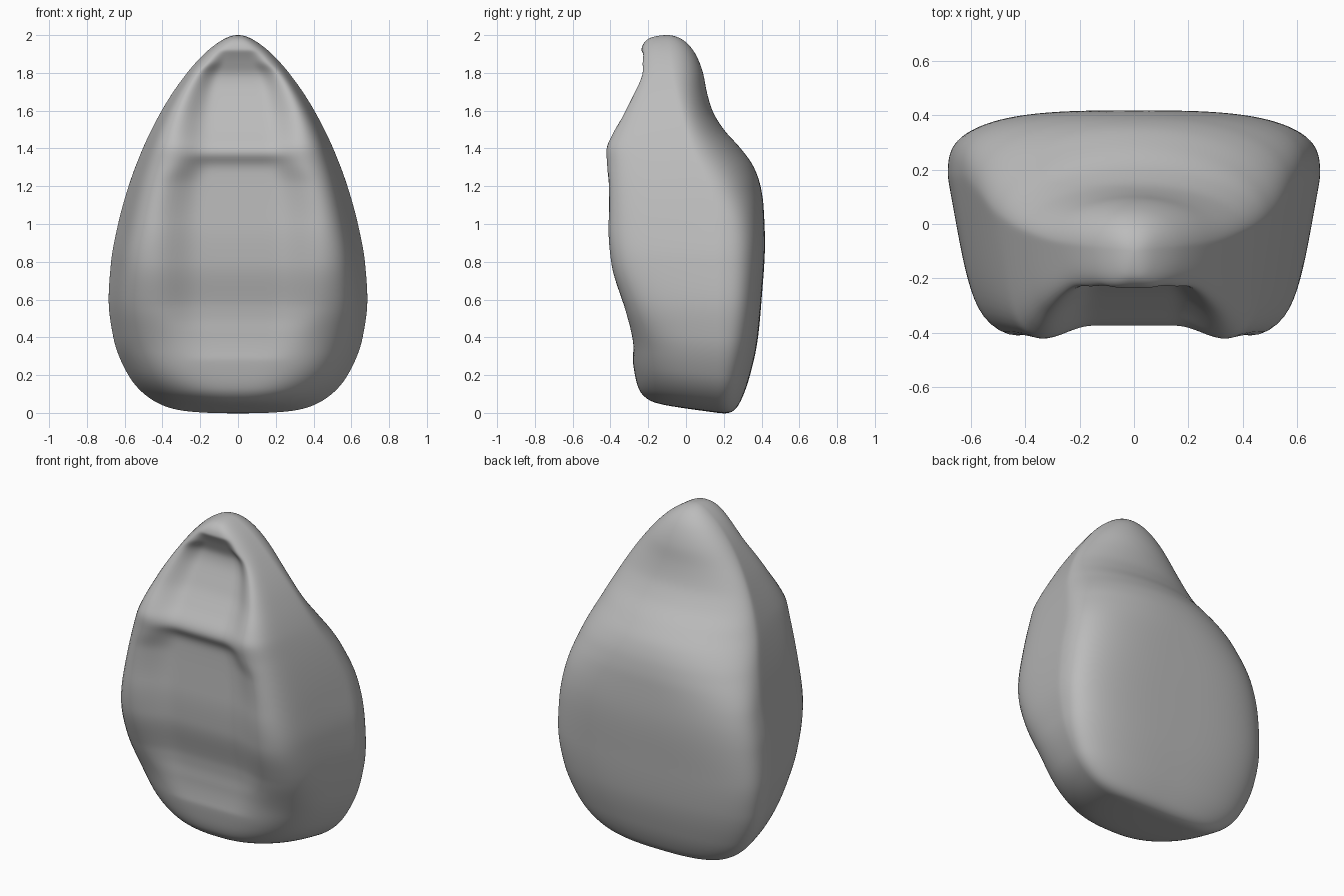
import bpy, bmesh
from math import pi, cos, sin, acos

old = bpy.data.objects.get("Cube")
if old:
    bpy.data.objects.remove(old, do_unlink=True)

RINGS, SIDES = 200, 160


def station(z):
    """Height to a 0..1 parameter that is dense at both rounded ends."""
    return acos(max(-1, min(1, 1 - z))) / pi


def curve(*pairs):
    """Smooth monotone curve through (height, value) pairs."""
    s = [station(p[0]) for p in pairs]
    v = [p[1] for p in pairs]
    n = len(s)
    d = [(v[i + 1] - v[i]) / (s[i + 1] - s[i]) for i in range(n - 1)]
    m = [d[0]]
    for a, b in zip(d, d[1:]):
        m.append(2 * a * b / (a + b) if a * b > 0 else 0)
    m.append(d[-1])

    def value(t):
        if t <= s[0]:
            return v[0]
        if t >= s[-1]:
            return v[-1]
        i = max(k for k in range(n - 1) if s[k] <= t)
        h = s[i + 1] - s[i]
        u = (t - s[i]) / h
        return (v[i] * (1 + 2 * u) * (1 - u) ** 2 + m[i] * h * u * (1 - u) ** 2
                + v[i + 1] * u * u * (3 - 2 * u) + m[i + 1] * h * u * u * (u - 1))
    return value


def smooth(a, b, x):
    t = max(0, min(1, (x - a) / (b - a)))
    return t * t * (3 - 2 * t)


# Outline of the body by height
half_width = curve((0, 0), (.005, .2), (.02, .33), (.1, .495), (.2, .58), (.4, .66),
                   (.6, .685), (.8, .672), (1, .635), (1.2, .58), (1.4, .505),
                   (1.6, .405), (1.8, .27), (1.9, .18), (1.97, .09), (2, 0))
front = curve((0, .17), (.004, -.1), (.02, -.19), (.08, -.25), (.2, -.277), (.35, -.293),
              (.55, -.34), (.8, -.412), (1, -.43), (1.3, -.43), (1.4, -.435), (1.46, -.415),
              (1.6, -.345), (1.8, -.255), (1.94, -.232), (1.98, -.2), (2, -.1))
back = curve((0, .17), (.005, .22), (.03, .26), (.1, .3), (.2, .335), (.4, .38), (.6, .4),
             (.9, .418), (1.1, .41), (1.2, .395), (1.3, .36), (1.4, .29), (1.5, .2),
             (1.6, .14), (1.7, .11), (1.8, .09), (1.9, .05), (1.97, -.01), (2, -.1))
middle = curve((0, .17), (1, .17), (1.2, .12), (1.4, .03), (1.6, -.03), (1.8, -.07), (2, -.1))
front_square = curve((0, 2.2), (.3, 4), (.6, 6.5), (.9, 8), (1.7, 8), (1.85, 5), (2, 2.2))
back_square = curve((0, 2.4), (.3, 3), (.6, 3.4), (.9, 3.2), (1.2, 2.3), (1.4, 1.95), (2, 2.2))

# Hollows in the front: a long panel below the ledge and a pocket above it
hollow_depth = curve((.25, 0), (.4, .025), (.5, .048), (.6, .062), (.8, .075), (1, .085),
                     (1.28, .092), (1.32, .085), (1.37, .058), (1.42, .07), (1.5, .092),
                     (1.6, .1), (1.7, .095), (1.78, .08), (1.85, .045), (1.92, 0))
hollow_width = curve((.1, .25), (.3, .34), (.6, .44), (1, .45), (1.2, .42), (1.33, .35),
                     (1.5, .345), (1.6, .325), (1.7, .285), (1.8, .225), (1.86, .16), (2, .06))


def ring(t):
    z = 1 - cos(pi * t)
    w, f, b, mid = half_width(t), front(t), back(t), middle(t)
    for k in range(SIDES):
        c, s = cos(2 * pi * k / SIDES), sin(2 * pi * k / SIDES)
        p = back_square(t) if s > 0 else front_square(t)
        r = (abs(c) ** p + abs(s) ** p) ** (-1 / p)
        u, v = c * r, s * r
        x = w * u * (1 + .14 * min(0, v))
        y = mid + v * ((b - mid) if v > 0 else (mid - f))
        inside = 1 - smooth(.45, 1.03, abs(x) / hollow_width(t))
        y += hollow_depth(t) * inside * smooth(.3, .9, -v)
        # Tilted underside
        lift = .13 * (.17 - y) * max(0, 1 - z / .6)
        yield x, y, z + lift


# Body lofted from rings
bm = bmesh.new()
rows = [[bm.verts.new(co) for co in ring(i / RINGS)] for i in range(1, RINGS)]
bottom = bm.verts.new((0, .17, 0))
top = bm.verts.new((0, -.1, 2))
for k in range(SIDES):
    j = (k + 1) % SIDES
    for lo, hi in zip(rows, rows[1:]):
        bm.faces.new((lo[k], lo[j], hi[j], hi[k]))
    bm.faces.new((bottom, rows[0][j], rows[0][k]))
    bm.faces.new((rows[-1][k], rows[-1][j], top))

# Soften the surface
for _ in range(5):
    bmesh.ops.smooth_vert(bm, verts=bm.verts[:-2], factor=.5,
                          use_axis_x=True, use_axis_y=True, use_axis_z=True)
mesh = bpy.data.meshes.new("body")
bm.to_mesh(mesh)
bm.free()
body = bpy.data.objects.new("body", mesh)
bpy.context.collection.objects.link(body)
mesh.shade_smooth()

grey = bpy.data.materials.new("plain grey")
grey.use_nodes = True
colour = (.5, .5, .5, 1)
grey.diffuse_color = colour
grey.node_tree.nodes["Principled BSDF"].inputs["Base Color"].default_value = colour
mesh.materials.append(grey)
